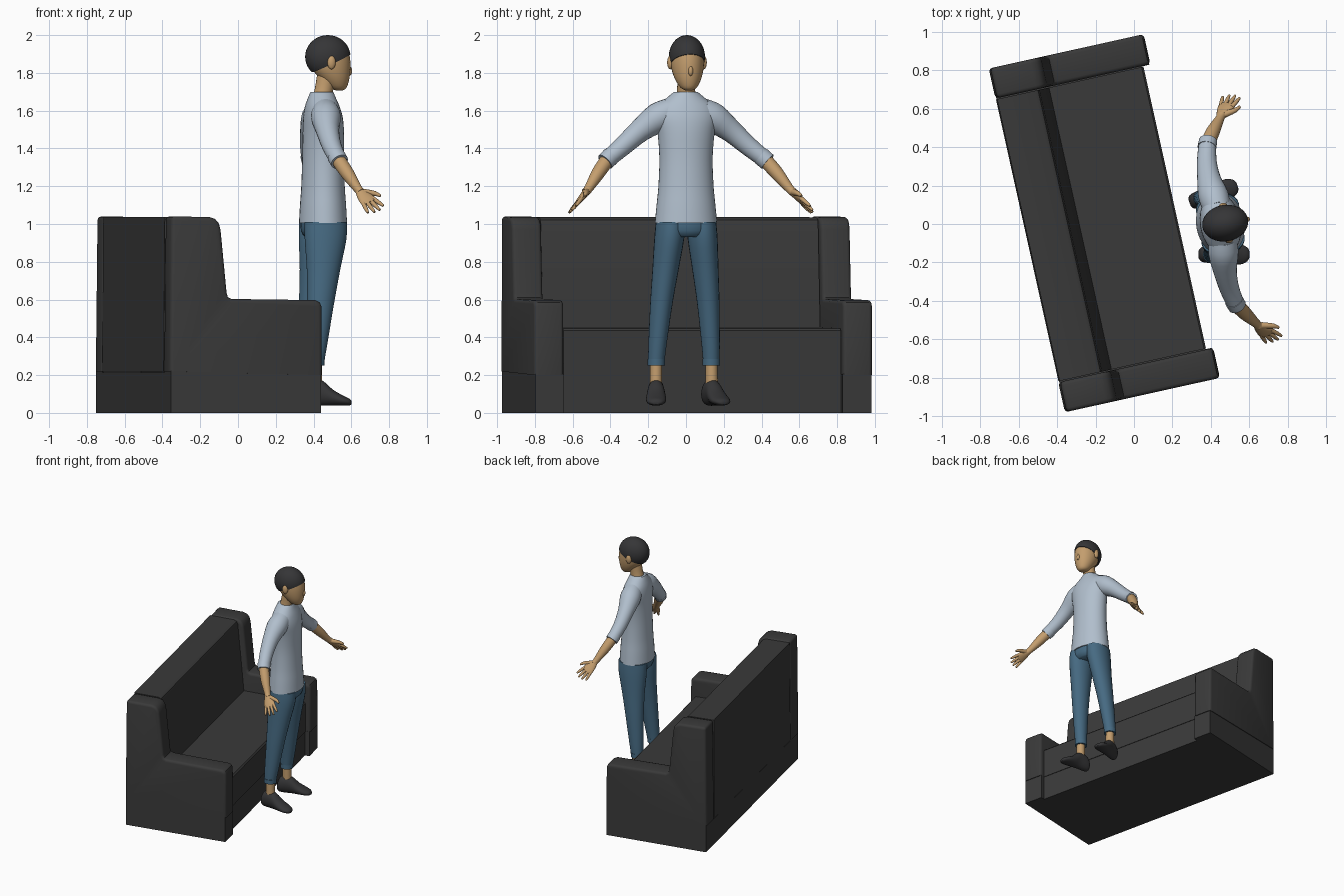
import bpy, bmesh, math
from mathutils import Vector as V, Matrix

if "Cube" in bpy.data.objects:
    bpy.data.objects.remove(bpy.data.objects["Cube"])


def mat(name, rgb):
    m = bpy.data.materials.new(name)
    m.diffuse_color = (*rgb, 1)
    m.use_nodes = True
    m.node_tree.nodes["Principled BSDF"].inputs["Base Color"].default_value = m.diffuse_color
    return m


SOFA = mat("charcoal fabric", (0.042, 0.042, 0.042))
DARK = mat("black hair and shoes", (0.036, 0.036, 0.038))
SKIN = mat("skin", (0.55, 0.34, 0.155))
SHIRT = mat("pale blue shirt", (0.44, 0.52, 0.61))
JEANS = mat("blue denim", (0.062, 0.145, 0.225))

SOFA_M = Matrix.Translation((-0.155, 0.004, 0)) @ Matrix.Rotation(math.radians(12.5), 4, 'Z')
BODY_M = Matrix.Translation((0.45, 0, 0)) @ Matrix.Rotation(math.radians(10), 4, 'Z')


def finish(bm, name, material, frame, angle=40):
    bmesh.ops.recalc_face_normals(bm, faces=bm.faces)
    me = bpy.data.meshes.new(name)
    bm.to_mesh(me)
    bm.free()
    me.materials.append(material)
    ob = bpy.data.objects.new(name, me)
    bpy.context.collection.objects.link(ob)
    ob.matrix_world = frame
    bpy.ops.object.select_all(action='DESELECT')
    ob.select_set(True)
    bpy.context.view_layer.objects.active = ob
    bpy.ops.object.shade_smooth_by_angle(angle=math.radians(angle))
    return ob


def extrude(name, profile, v0, v1, bevel=0.0):
    """Side profile (depth, height) extruded along the sofa's length."""
    bm = bmesh.new()
    a = [bm.verts.new((x, v0, z)) for x, z in profile]
    b = [bm.verts.new((x, v1, z)) for x, z in profile]
    bm.faces.new(a)
    bm.faces.new(b[::-1])
    for i in range(len(a)):
        j = (i + 1) % len(a)
        bm.faces.new((a[i], b[i], b[j], a[j]))
    bmesh.ops.recalc_face_normals(bm, faces=bm.faces)
    if bevel:
        edges = [e for e in bm.edges if e.calc_face_angle(0) > 1.0
                 and max(v.co.z for v in e.verts) > 0.3]
        bmesh.ops.bevel(bm, geom=edges, offset=bevel, segments=3, profile=0.5, affect='EDGES')
    return finish(bm, name, SOFA, SOFA_M, 35)


def loft(name, material, rings, n=24, steps=3):
    """Skin through elliptical rings (centre, half axis, half axis), smoothly interpolated."""
    rings = [[V(p) for p in r] for r in rings]
    fine = []
    for i in range(len(rings) - 1):
        p = [rings[max(i - 1, 0)], rings[i], rings[i + 1], rings[min(i + 2, len(rings) - 1)]]
        for s in range(steps):
            t = s / steps
            fine.append([0.5 * (2 * b + (c - a) * t + (2 * a - 5 * b + 4 * c - d) * t * t
                                + (3 * b - a - 3 * c + d) * t ** 3) for a, b, c, d in zip(*p)])
    fine.append(rings[-1])
    bm = bmesh.new()
    loops = []
    for c, x, y in fine:
        loops.append([bm.verts.new(c + x * math.cos(k * math.tau / n) + y * math.sin(k * math.tau / n))
                      for k in range(n)])
    for a, b in zip(loops, loops[1:]):
        for k in range(n):
            j = (k + 1) % n
            bm.faces.new((a[k], a[j], b[j], b[k]))
    bm.faces.new(loops[0])
    bm.faces.new(loops[-1])
    return finish(bm, name, material, BODY_M, 50)


def stack(name, material, rows, side=1, **kw):
    """Horizontal rings: (x, y, z, half depth, half width)."""
    return loft(name, material, [((x, y * side, z), (d, 0, 0), (0, w, 0)) for x, y, z, d, w in rows], **kw)


def tube(name, material, pts, side=1, **kw):
    """Round limb along points (x, y, z, radius)."""
    c = [V((x, y * side, z)) for x, y, z, r in pts]
    rings = []
    for i, p in enumerate(pts):
        t = (c[min(i + 1, len(c) - 1)] - c[max(i - 1, 0)]).normalized()
        a = (V((1, 0, 0.15)) - t * t.dot(V((1, 0, 0.15)))).normalized()
        rings.append((c[i], a * p[3], t.cross(a) * p[3]))
    return loft(name, material, rings, **kw)


def ellipsoid(name, material, centre, radii, plane=None):
    bm = bmesh.new()
    bmesh.ops.create_uvsphere(bm, u_segments=32, v_segments=20, radius=1)
    bmesh.ops.transform(bm, matrix=Matrix.Translation(centre) @ Matrix.Diagonal((*radii, 1)), verts=bm.verts)
    if plane:
        res = bmesh.ops.bisect_plane(bm, geom=bm.verts[:] + bm.edges[:] + bm.faces[:], dist=1e-5,
                                     plane_co=plane[0], plane_no=plane[1], clear_inner=True)
        bmesh.ops.edgeloop_fill(bm, edges=[e for e in res['geom_cut'] if isinstance(e, bmesh.types.BMEdge)])
    return finish(bm, name, material, BODY_M, 50)


# Sofa: plinth, seat, backrest
extrude("base", [(-.408, 0), (.372, 0), (.372, .205), (-.408, .215)], -.755, .755)
extrude("seat", [(-.2, .2), (.376, .2), (.376, .437), (.366, .448), (-.2, .455)], -.752, .752)
extrude("backrest", [(-.411, .22), (-.128, .22), (-.128, .455), (-.178, 1.0), (-.187, 1.022), (-.205, 1.033),
                     (-.405, 1.036)], -.752, .752)

# Sofa arms with high wings
wing = [(-.413, .22), (.414, .20), (.412, .565), (.403, .585), (.38, .597), (-.075, .603), (-.095, .612),
        (-.102, .635), (-.135, .97), (-.145, 1.005), (-.165, 1.027), (-.195, 1.037), (-.404, 1.04)]
for s, side in ((-1, "right"), (1, "left")):
    extrude(side + "_arm", wing, s * .757, s * .917, .02)
    extrude(side + "_arm_base", [(-.408, 0), (.408, 0), (.408, .205), (-.408, .222)], s * .755, s * .912)

# Shirt body, hips, neck and head
stack("shirt_body", SHIRT, [(0, 0, 1.005, .126, .166), (0, 0, 1.1, .121, .157), (0, 0, 1.2, .114, .147),
                            (0, 0, 1.35, .109, .142), (.002, 0, 1.48, .108, .152), (0, 0, 1.56, .103, .168),
                            (-.004, 0, 1.62, .09, .155), (-.006, 0, 1.665, .074, .105),
                            (-.006, 0, 1.70, .06, .062)], n=36)
stack("hips", JEANS, [(0, 0, .93, .09, .11), (0, 0, .965, .116, .15), (0, 0, 1.06, .115, .155)], n=32)
stack("neck", SKIN, [(-.01, 0, 1.66, .055, .055), (.005, 0, 1.71, .05, .048), (.025, 0, 1.8, .055, .05)])
stack("head", SKIN, [(.088, 0, 1.708, .02, .02), (.08, 0, 1.722, .046, .043), (.064, 0, 1.765, .076, .068),
                     (.045, 0, 1.82, .101, .084), (.035, 0, 1.88, .109, .088), (.028, 0, 1.94, .1, .08),
                     (.025, 0, 1.98, .05, .04)], n=32)
ellipsoid("nose", SKIN, (.142, 0, 1.81), (.014, .013, .026))
ellipsoid("hair", DARK, (.026, 0, 1.885), (.121, .095, .115), ((.13, 0, 1.892), (-.42, 0, .9)))

for s, side in ((-1, "right"), (1, "left")):
    ellipsoid(side + "_ear", SKIN, (.03, s * .09, 1.855), (.022, .016, .036))
    # Arm: sleeve, rolled cuff, forearm
    tube(side + "_sleeve", SHIRT, [(-.002, .08, 1.6, .07), (-.01, .15, 1.562, .079), (-.018, .245, 1.493, .061),
                                   (-.012, .34, 1.41, .051), (.008, .43, 1.337, .045)], s)
    tube(side + "_sleeve_cuff", SHIRT, [(0, .405, 1.358, .049), (.012, .437, 1.329, .048)], s)
    tube(side + "_forearm", SKIN, [(.004, .42, 1.345, .038), (.045, .48, 1.27, .036), (.09, .538, 1.19, .024),
                                   (.105, .558, 1.168, .023)], s)
    # Hand: flat palm, four fingers and a thumb
    d = V((.1, .125, -.135)).normalized()
    w = (V((1, -.1, .25)) - d * d.dot(V((1, -.1, .25)))).normalized()
    n = d.cross(w)
    o = V((.098, .55, 1.175))
    flip = lambda v: V((v.x, v.y * s, v.z))
    loft(side + "_palm", SKIN, [[flip(v) for v in (o + d * l, w * a, n * b)] for l, a, b in
                                ((0, .023, .021), (.035, .036, .018), (.075, .044, .015), (.098, .04, .011))], n=16)
    for i, length in enumerate((.06, .074, .07, .055)):
        k = 1.5 - i
        root, tip = o + d * .08 + w * k * .021, o + d * (.094 + length) + w * k * .032
        tube(f"{side}_finger_{i + 1}", SKIN, [(*root, .0115), (*root.lerp(tip, .6), .0105), (*tip, .006)], s, n=10)
    pts = [o + d * .02 + w * .015, o + d * .06 + w * .06, o + d * .09 + w * .075]
    tube(side + "_thumb", SKIN, [(*p, r) for p, r in zip(pts, (.018, .013, .007))], s, n=10)
    # Leg: trouser, turned-up cuff, ankle
    stack(side + "_trouser_leg", JEANS, [(-.068, .148, .26, .046, .043), (-.058, .143, .36, .055, .048),
                                         (-.035, .126, .58, .072, .059), (-.016, .107, .76, .09, .069),
                                         (-.002, .09, .92, .112, .078), (0, .084, 1.01, .113, .076)], s)
    stack(side + "_trouser_cuff", JEANS, [(-.068, .148, .25, .049, .046), (-.067, .148, .285, .05, .046)], s)
    stack(side + "_ankle", SKIN, [(-.065, .15, .13, .035, .033), (-.066, .149, .27, .034, .032)], s, n=16)
    # Shoe: sections from heel to toe, turned outwards
    turn = Matrix.Translation((-.062, s * .15, 0)) @ Matrix.Rotation(s * math.radians(10), 4, 'Z')
    loft(side + "_shoe", DARK, [(turn @ V((x, 0, (lo + hi) / 2)), turn.to_3x3() @ V((0, wd, 0)), (0, 0, (hi - lo) / 2))
                                for x, wd, lo, hi in ((-.078, .02, .055, .11), (-.064, .037, .042, .15),
                                                      (-.03, .044, .038, .178), (.03, .046, .038, .172),
                                                      (.085, .052, .038, .125), (.14, .052, .038, .092),
                                                      (.175, .036, .04, .075), (.187, .015, .045, .062))])
